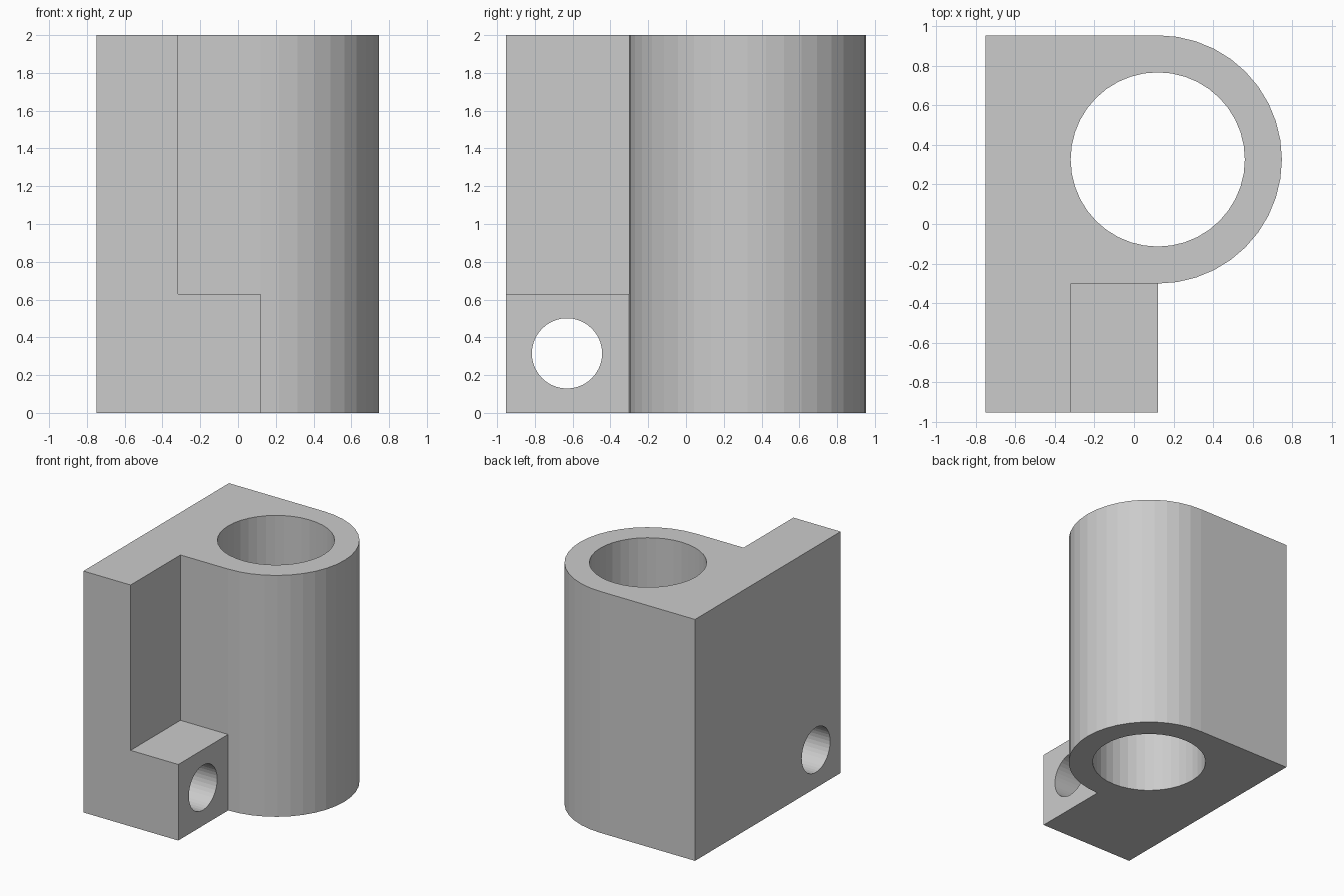
import bpy, bmesh
from math import sin, cos, pi
from mathutils import Matrix

if "Cube" in bpy.data.objects:
    bpy.data.objects.remove(bpy.data.objects["Cube"])

CX, CY, R = 0.12, 0.326, 0.627   # bearing centre and outer radius
BACK, FRONT, LEFT = CY + R, -0.953, -0.75
STEP = -0.317                    # front face of the mounting plate


def prism(name, points, height):
    bm = bmesh.new()
    face = bm.faces.new([bm.verts.new((x, y, 0)) for x, y in points])
    top = bmesh.ops.extrude_face_region(bm, geom=[face])["geom"]
    bmesh.ops.translate(bm, vec=(0, 0, height),
                        verts=[v for v in top if isinstance(v, bmesh.types.BMVert)])
    bmesh.ops.recalc_face_normals(bm, faces=bm.faces)
    return finish(name, bm)


def cylinder(name, radius, depth, matrix):
    bm = bmesh.new()
    bmesh.ops.create_cone(bm, cap_ends=True, segments=40, radius1=radius,
                          radius2=radius, depth=depth,
                          matrix=matrix @ Matrix.Rotation(pi / 2, 4, 'Z'))
    return finish(name, bm)


def finish(name, bm):
    mesh = bpy.data.meshes.new(name)
    bm.to_mesh(mesh)
    bm.free()
    obj = bpy.data.objects.new(name, mesh)
    bpy.context.collection.objects.link(obj)
    return obj


def combine(target, tool, operation):
    mod = target.modifiers.new(tool.name, 'BOOLEAN')
    mod.operation, mod.solver, mod.object = operation, 'EXACT', tool
    bpy.context.view_layer.objects.active = target
    bpy.ops.object.modifier_apply(modifier=mod.name)
    bpy.data.objects.remove(tool)


# Body: tall plate running into a half-round column
arc = [(CX + R * cos(a), CY + R * sin(a))
       for a in (-pi / 2 + pi * i / 20 for i in range(21))]
body = prism("bracket_body", [(LEFT, FRONT), (STEP, FRONT), (STEP, CY - R)]
             + arc + [(LEFT, BACK)], 2.0)

# Foot: low block in the front corner, overlapping the body
foot = prism("foot_block", [(LEFT, FRONT), (CX, FRONT), (CX, CY - R),
                            (LEFT, CY - R)], 0.63)
combine(body, foot, 'UNION')

# Vertical bore and horizontal bolt hole
bore = cylinder("bore", 0.44, 3, Matrix.Translation((CX, CY, 1)))
bolt = cylinder("bolt_hole", 0.186, 3, Matrix.Translation((0, -0.63, 0.315))
                @ Matrix.Rotation(pi / 2, 4, 'Y'))
for cutter in (bore, bolt):
    cutter.hide_render = True
    combine(body, cutter, 'DIFFERENCE')
